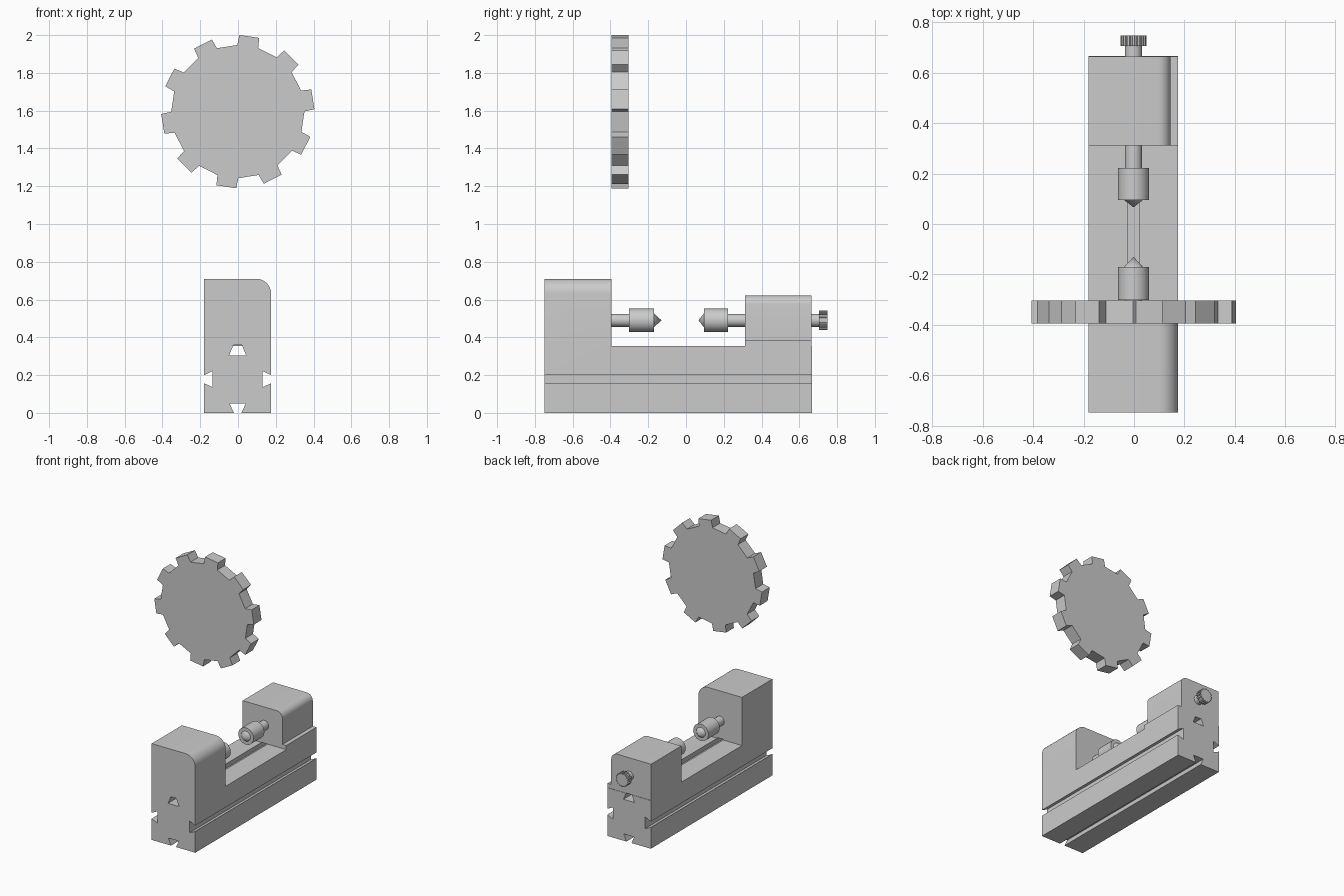
import bpy, bmesh
from math import sin, cos, radians, pi

if "Cube" in bpy.data.objects:
    bpy.data.objects.remove(bpy.data.objects["Cube"])

AXIS_X, AXIS_Z = -0.002, 0.49   # line of the two centres
L, R = -0.18, 0.175             # left and right side of the body


def finish(name, bm):
    bmesh.ops.recalc_face_normals(bm, faces=bm.faces)
    me = bpy.data.meshes.new(name)
    bm.to_mesh(me)
    bm.free()
    ob = bpy.data.objects.new(name, me)
    bpy.context.collection.objects.link(ob)
    return ob


def activate(ob):
    bpy.ops.object.select_all(action='DESELECT')
    ob.select_set(True)
    bpy.context.view_layer.objects.active = ob


def smooth(ob):
    activate(ob)
    bpy.ops.object.shade_smooth_by_angle(angle=radians(30))


def prism(name, pts, y0, y1):
    """Extrude an (x, z) outline along y."""
    bm = bmesh.new()
    f = bm.faces.new([bm.verts.new((x, y0, z)) for x, z in pts])
    ext = bmesh.ops.extrude_face_region(bm, geom=[f])
    for v in ext['geom']:
        if isinstance(v, bmesh.types.BMVert):
            v.co.y = y1
    return finish(name, bm)


def lathe(name, prof, n=24):
    """Revolve (y, radius) points about the spindle axis."""
    bm = bmesh.new()
    rings = []
    for y, r in prof:
        k = n if r > 0 else 1
        rings.append([bm.verts.new((AXIS_X + r * cos(2 * pi * i / n), y,
                                    AXIS_Z + r * sin(2 * pi * i / n))) for i in range(k)])
    for a, b in zip(rings, rings[1:]):
        for i in range(n):
            j = (i + 1) % n
            quad = [a[i % len(a)], a[j % len(a)], b[j % len(b)], b[i % len(b)]]
            bm.faces.new(list(dict.fromkeys(quad)))
    for ring in (rings[0], rings[-1]):
        if len(ring) > 1:
            bm.faces.new(ring)
    ob = finish(name, bm)
    smooth(ob)
    return ob


def toothed(cx, cz, teeth, root, tip, half_root, half_tip, offset=0):
    """Outline of a toothed wheel, angles in degrees."""
    pts = []
    for i in range(teeth):
        mid = offset + i * 360 / teeth
        for r, d in ((root, -half_root), (tip, -half_tip), (tip, half_tip), (root, half_root)):
            a = radians(mid + d)
            pts.append((cx + r * cos(a), cz + r * sin(a)))
    return pts


def arc(x, z, r, n=8):
    """Rounded upper right corner, from the side up to the top."""
    return [(x - r + r * cos(pi / 2 * i / n), z - r + r * sin(pi / 2 * i / n))
            for i in range(n + 1)]


def cut(ob, cutter):
    cutter.hide_render = True
    m = ob.modifiers.new("cut", 'BOOLEAN')
    m.operation, m.solver, m.object = 'DIFFERENCE', 'EXACT', cutter
    activate(ob)
    bpy.ops.object.modifier_apply(modifier=m.name)
    bpy.data.objects.remove(cutter)


# Bed and headstock in one piece, with dovetail slots below and at both sides
outline = [(L, 0), (-0.022, 0), (-0.045, 0.05), (0.041, 0.05), (0.018, 0), (R, 0),
           (R, 0.157), (0.13, 0.136), (0.13, 0.222), (R, 0.2)]
outline += arc(R, 0.71, 0.078)
outline += [(L, 0.71), (L, 0.2), (-0.134, 0.222), (-0.134, 0.136), (L, 0.157)]
bed = prism("bed_and_headstock", outline, -0.748, 0.667)
cut(bed, prism("gap", [(-1, 0.355), (1, 0.355), (1, 1), (-1, 1)], -0.395, 1))
cut(bed, prism("top_slot", [(-0.047, 0.305), (0.043, 0.305), (0.02, 0.36), (-0.024, 0.36)], -1, 1))
smooth(bed)

# Tailstock on its wider foot
prism("tailstock_foot", [(L, 0.355), (R, 0.355), (R, 0.386), (L, 0.386)], 0.312, 0.664)
tail = prism("tailstock", [(L, 0.386), (0.145, 0.386)] + arc(0.145, 0.622, 0.05) + [(L, 0.622)],
             0.312, 0.664)
smooth(tail)

# Spindles with pointed centres
lathe("head_spindle", [(-0.395, 0.034), (-0.302, 0.034), (-0.302, 0.062), (-0.17, 0.062),
                       (-0.17, 0.037), (-0.13, 0)])
lathe("tail_spindle", [(0.312, 0.034), (0.222, 0.034), (0.222, 0.062), (0.095, 0.062),
                       (0.095, 0.037), (0.066, 0)])

# Knurled adjusting knob
lathe("knob_shaft", [(0.664, 0.034), (0.705, 0.034)])
prism("knob", toothed(AXIS_X, AXIS_Z, 16, 0.044, 0.051, 7, 5.5), 0.705, 0.748)

# Toothed wheel floating above
prism("gear_wheel", toothed(-0.001, 1.595, 10, 0.353, 0.406, 9.1, 7.5, 9.3), -0.394, -0.304)
